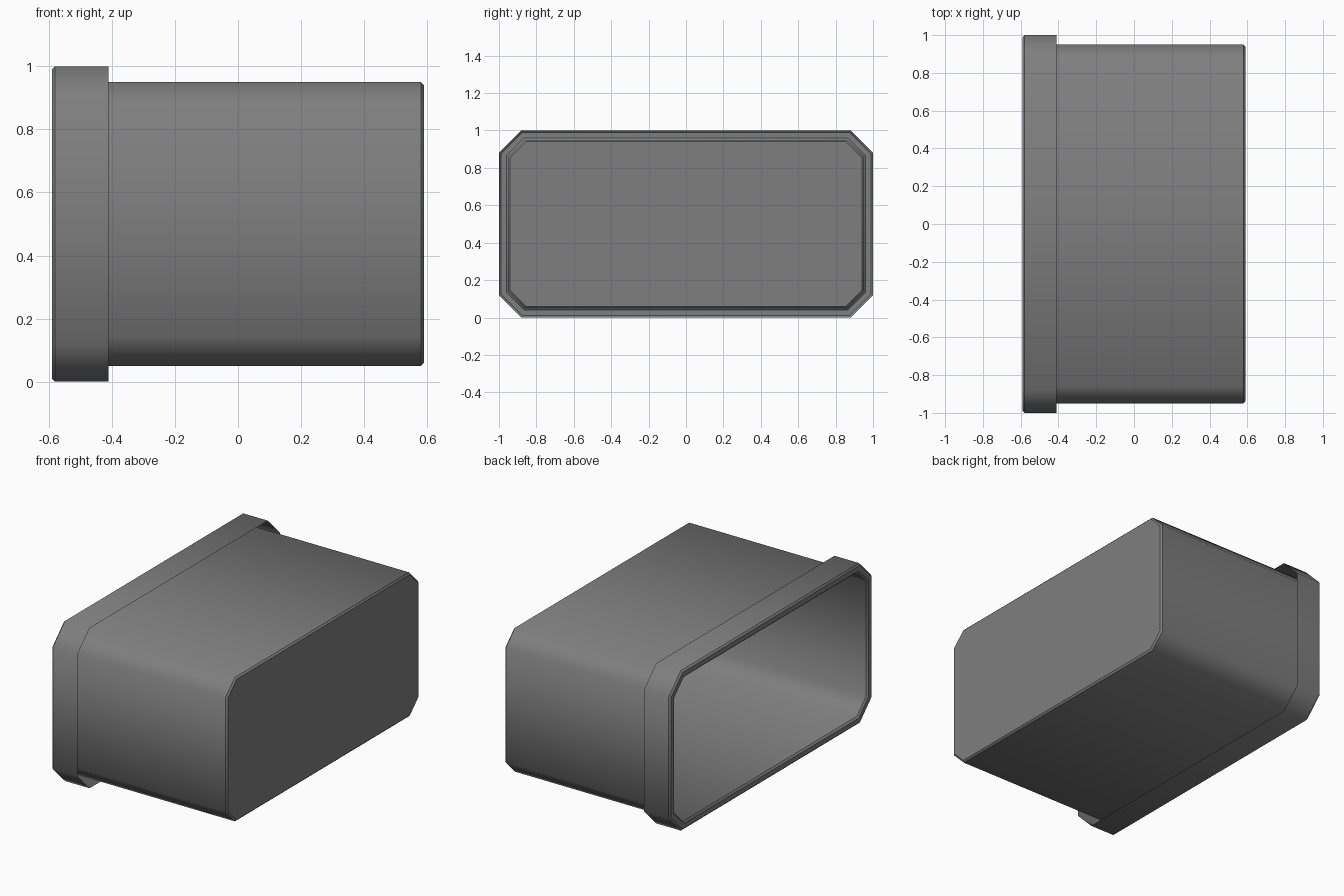
import bpy
import bmesh

cube = bpy.data.objects.get("Cube")
if cube:
    bpy.data.objects.remove(cube, do_unlink=True)

HALF_LENGTH = 0.59   # along x
BEVEL = 0.01
STEP = 0.05          # how far the body sits inside the lip

grey = bpy.data.materials.new("mid_grey")
grey.use_nodes = True
colour = (0.21, 0.21, 0.21, 1)
grey.diffuse_color = colour
grey.node_tree.nodes["Principled BSDF"].inputs["Base Color"].default_value = colour


def octagon(x, inset):
    """Chamfered rectangle across x, offset evenly inwards by inset."""
    w, h = 1 - inset, 0.5 - inset
    c = 0.12 - 0.586 * inset
    quarter = [(w, h - c), (w - c, h)]
    half = quarter + [(-y, z) for y, z in reversed(quarter)]
    full = half + [(-y, -z) for y, z in half]
    return [(x, y, z + 0.5) for y, z in full]


def loft(name, profile, cap_end=False):
    """Skin a thin shell through octagons given as (x, inset)."""
    bm = bmesh.new()
    rings = [[bm.verts.new(p) for p in octagon(x, d)] for x, d in profile]
    for a, b in zip(rings, rings[1:]):
        for i in range(len(a)):
            j = (i + 1) % len(a)
            bm.faces.new((a[i], a[j], b[j], b[i]))
    if cap_end:
        bm.faces.new(rings[-1])
    for face in bm.faces:
        face.smooth = True
    # Long corners stay soft, the rings around the shell stay crisp
    for edge in bm.edges:
        edge.smooth = abs(edge.verts[0].co.x - edge.verts[1].co.x) > 1e-5
    # Make the outer walls face away from the long axis
    bm.normal_update()
    wall = max(bm.faces, key=lambda f: f.calc_center_median().z)
    if wall.normal.z < 0:
        bmesh.ops.reverse_faces(bm, faces=bm.faces)
    mesh = bpy.data.meshes.new(name)
    bm.to_mesh(mesh)
    bm.free()
    mesh.materials.append(grey)
    obj = bpy.data.objects.new(name, mesh)
    bpy.context.collection.objects.link(obj)
    return obj


# Hollow body, open at -x and closed at +x
loft("container_body", [
    (-HALF_LENGTH + BEVEL, STEP),
    (HALF_LENGTH - BEVEL, STEP),
    (HALF_LENGTH, STEP + BEVEL),
], cap_end=True)

# Folded lip: inner bevel, flat rim, outer bevel, overhanging skirt
loft("rim_lip", [
    (-HALF_LENGTH + BEVEL, STEP),
    (-HALF_LENGTH, STEP - BEVEL),
    (-HALF_LENGTH, BEVEL),
    (-HALF_LENGTH + BEVEL, 0),
    (-0.41, 0),
])
